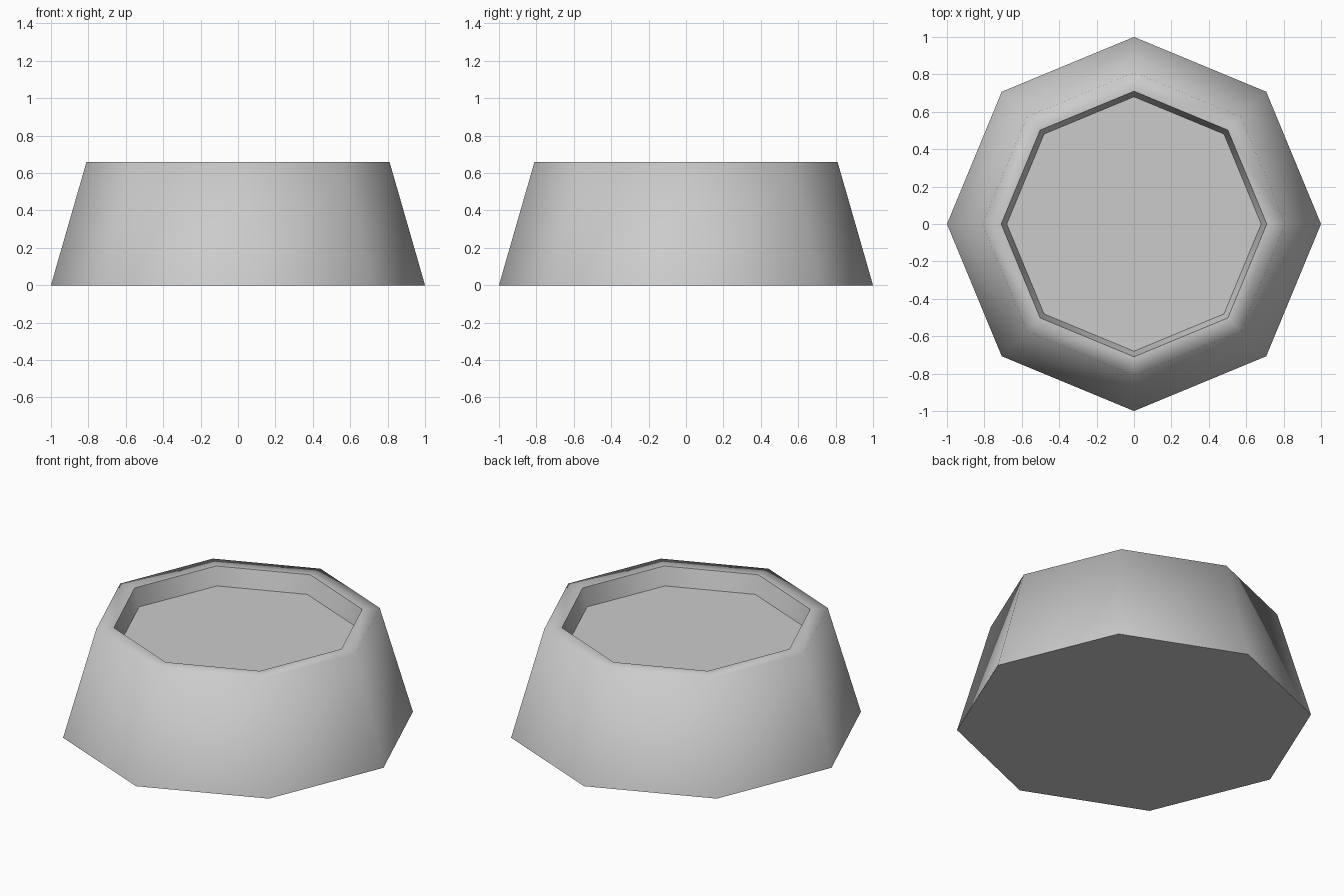
import bpy
import bmesh
from math import cos, sin, pi

cube = bpy.data.objects.get("Cube")
if cube:
    bpy.data.objects.remove(cube, do_unlink=True)

SIDES = 8
# Rings from the base up the wall, over the rim and down: radius, height, sharp
RINGS = [(1.0, 0.0, True), (0.81, 0.66, False), (0.71, 0.66, True), (0.68, 0.55, True)]


def make_material(name, colour):
    mat = bpy.data.materials.new(name)
    mat.use_nodes = True
    mat.diffuse_color = colour
    mat.node_tree.nodes["Principled BSDF"].inputs["Base Color"].default_value = colour
    return mat


# Tapered octagonal bowl with a shallow recess
bm = bmesh.new()
rings = []
for radius, height, sharp in RINGS:
    angles = [2 * pi * i / SIDES for i in range(SIDES)]
    rings.append([bm.verts.new((radius * cos(a), radius * sin(a), height)) for a in angles])

for low, high in zip(rings, rings[1:]):
    for i in range(SIDES):
        j = (i + 1) % SIDES
        bm.faces.new((low[i], low[j], high[j], high[i]))

# Underside and recess floor
bm.faces.new(rings[0][::-1])
bm.faces.new(rings[-1])

for face in bm.faces:
    face.smooth = True

# Crisp creases at the base, inner lip and floor; the outer shoulder stays soft
for ring, (radius, height, sharp) in zip(rings, RINGS):
    for i in range(SIDES):
        bm.edges.get((ring[i], ring[(i + 1) % SIDES])).smooth = not sharp

mesh = bpy.data.meshes.new("bowl")
bm.to_mesh(mesh)
bm.free()
mesh.materials.append(make_material("light grey", (0.6, 0.6, 0.6, 1)))
bowl = bpy.data.objects.new("bowl", mesh)
bpy.context.collection.objects.link(bowl)
